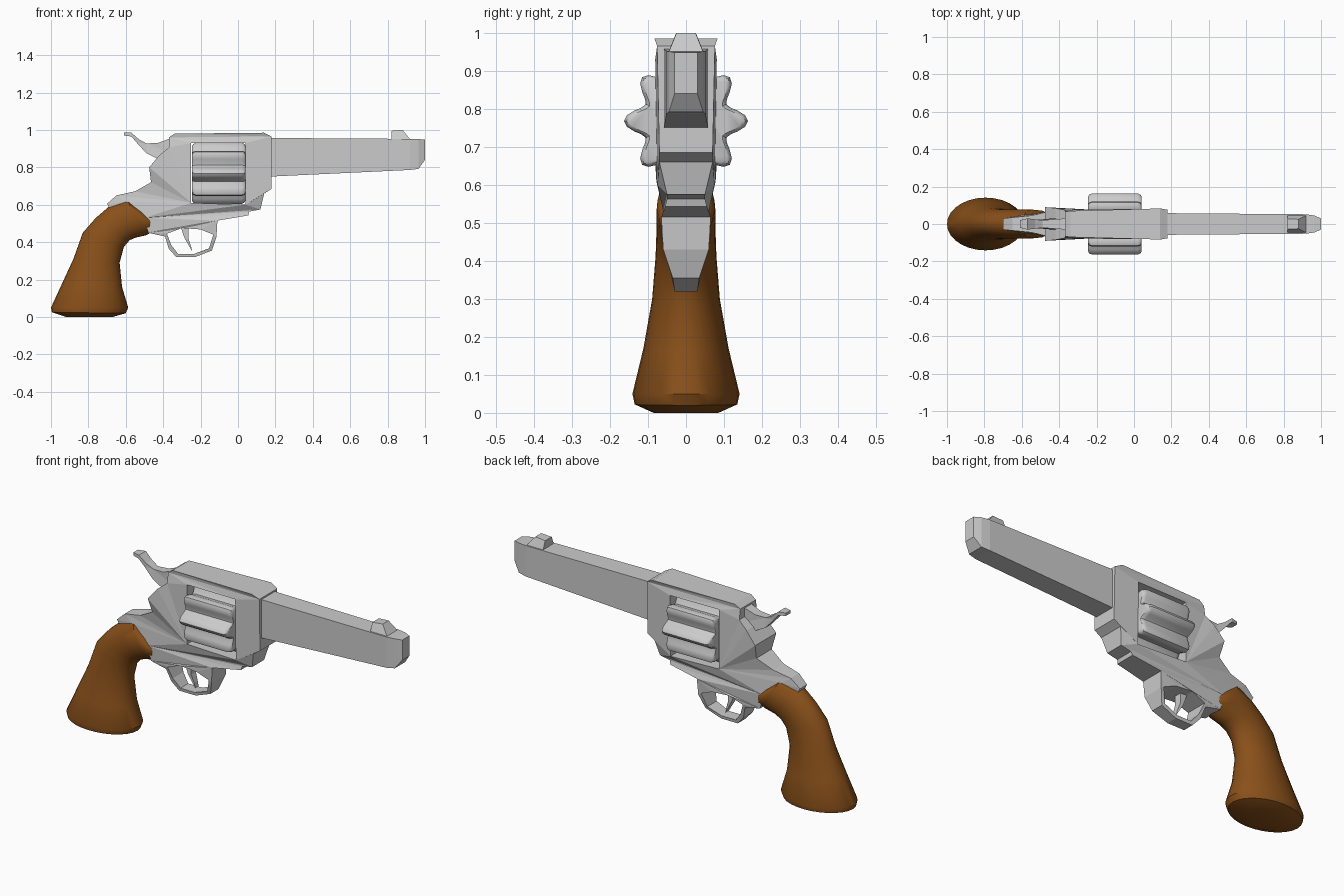
import bpy, bmesh, math
from mathutils import Vector
from mathutils.geometry import tessellate_polygon

if "Cube" in bpy.data.objects:
    bpy.data.objects.remove(bpy.data.objects["Cube"])


def finish(name, bm, smooth=False):
    bmesh.ops.recalc_face_normals(bm, faces=bm.faces)
    mesh = bpy.data.meshes.new(name)
    bm.to_mesh(mesh)
    bm.free()
    ob = bpy.data.objects.new(name, mesh)
    bpy.context.collection.objects.link(ob)
    if smooth:
        bpy.ops.object.select_all(action='DESELECT')
        ob.select_set(True)
        bpy.context.view_layer.objects.active = ob
        bpy.ops.object.shade_smooth_by_angle(angle=math.radians(35))
    return ob


def plate(name, *loops):
    """Mirrored plate from side outlines (x, z, half width); extra loops are holes."""
    bm = bmesh.new()
    sides = {-1: [], 1: []}
    for loop in loops:
        ring = {s: [bm.verts.new((x, s * w, z)) for x, z, w in loop] for s in sides}
        for i in range(len(loop)):
            bm.faces.new((ring[-1][i - 1], ring[-1][i], ring[1][i], ring[1][i - 1]))
        for s in sides:
            sides[s] += ring[s]
    flat = [[Vector((x, z, 0)) for x, z, w in loop] for loop in loops]
    for tri in tessellate_polygon(flat):
        for s in sides:
            bm.faces.new([sides[s][i] for i in tri])
    return finish(name, bm)


def loft(name, rings, smooth=False):
    """Skin over equal-length rings of points, capped at both ends."""
    bm = bmesh.new()
    vs = [[bm.verts.new(p) for p in ring] for ring in rings]
    for a, b in zip(vs, vs[1:]):
        for i in range(len(a)):
            bm.faces.new((a[i - 1], a[i], b[i], b[i - 1]))
    bm.faces.new(vs[0])
    bm.faces.new(vs[-1])
    return finish(name, bm, smooth)


# Frame with cylinder window and trigger guard opening
outline = [
    (-.37, .96, .066), (-.34, .98, .07), (.14, .985, .083), (.18, .965, .076),
    (.18, .685, .07), (.14, .66, .07), (.12, .575, .05), (.06, .563, .05),
    (.055, .543, .055), (-.11, .515, .065), (-.115, .43, .06), (-.14, .355, .035),
    (-.23, .32, .03), (-.33, .32, .03), (-.37, .365, .04), (-.39, .43, .055),
    (-.48, .45, .055), (-.50, .53, .06), (-.60, .615, .045), (-.69, .585, .03),
    (-.70, .605, .03), (-.65, .65, .035), (-.55, .672, .045), (-.465, .72, .065),
    (-.475, .80, .09), (-.42, .865, .085), (-.37, .905, .075)]
window = [(-.25, .61, .078), (.04, .60, .075), (.04, .93, .081), (-.25, .93, .078)]
guard_hole = [
    (-.38, .445, .06), (-.357, .385, .045), (-.32, .337, .033), (-.235, .337, .033),
    (-.155, .367, .04), (-.132, .44, .06), (-.20, .468, .065), (-.30, .475, .065)]
plate("frame", outline, window, guard_hole)

# Hammer and trigger
plate("hammer", [
    (-.61, .985, .02), (-.57, .985, .03), (-.53, .95, .025), (-.49, .928, .02),
    (-.43, .93, .025), (-.36, .955, .03), (-.35, .87, .03), (-.45, .81, .03),
    (-.43, .845, .03), (-.49, .875, .025), (-.54, .93, .025), (-.57, .965, .03),
    (-.61, .97, .02)])
plate("trigger", [
    (-.31, .49, .02), (-.285, .42, .02), (-.245, .35, .015), (-.25, .375, .015),
    (-.265, .42, .02), (-.265, .49, .02)])

# Tapered barrel with chamfered muzzle
loft("barrel", [
    [(x, -w, lo), (x, w, lo), (x, w, hi), (x, -w, hi)]
    for x, lo, hi, w in [(.16, .75, .957, .058), (.92, .786, .952, .052),
                         (.965, .792, .951, .045), (1.0, .84, .948, .03)]])

# Front sight
plate("front_sight", [
    (.82, .94, .05), (.82, .995, .028), (.88, 1.0, .025), (.92, .95, .045),
    (.92, .94, .045)])

# Fluted cylinder with eight lobes
STEPS = 64
rings = []
for x, k in [(-.245, .9), (-.24, .96), (-.225, 1), (.02, 1), (.035, .96), (.04, .9)]:
    ring = []
    for i in range(STEPS):
        a = math.tau * i / STEPS
        r = k * (.139 + .024 * math.cos(8 * a))
        ring.append((x, r * math.cos(a), .768 + r * math.sin(a)))
    rings.append(ring)
loft("cylinder", rings, smooth=True)

# Wooden grip: elliptical sections given by back point, front point, half width
sections = [
    (-.92, 0, -.67, 0, .085), (-.995, .025, -.60, .02, .135),
    (-1.0, .05, -.587, .05, .141), (-.94, .18, -.62, .16, .112),
    (-.88, .31, -.633, .29, .089), (-.83, .45, -.61, .375, .08),
    (-.76, .53, -.58, .41, .078), (-.69, .59, -.545, .425, .078),
    (-.60, .637, -.49, .437, .077), (-.53, .585, -.46, .455, .072),
    (-.475, .535, -.45, .49, .055)]
rings = []
for x0, z0, x1, z1, w in sections:
    ring = []
    for i in range(28):
        a = math.tau * i / 28
        t = (1 - math.cos(a)) / 2
        ring.append((x0 + (x1 - x0) * t, w * math.sin(a), z0 + (z1 - z0) * t))
    rings.append(ring)
grip = loft("grip", rings, smooth=True)
wood = bpy.data.materials.new("wood")
wood.diffuse_color = (.25, .08, .01, 1)
wood.use_nodes = True
wood.node_tree.nodes["Principled BSDF"].inputs["Base Color"].default_value = wood.diffuse_color
grip.data.materials.append(wood)
